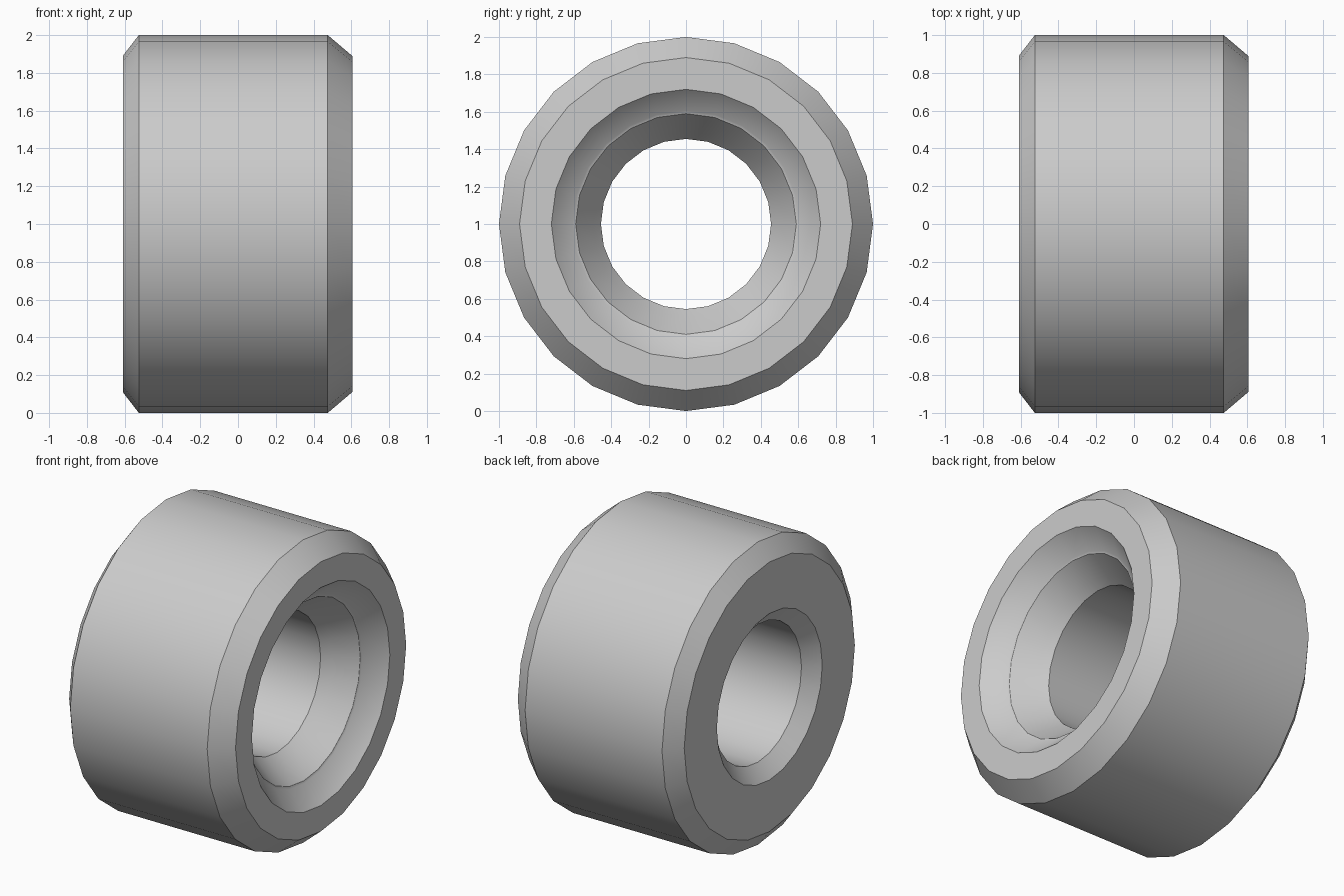
import bpy, bmesh, math

if "Cube" in bpy.data.objects:
    bpy.data.objects.remove(bpy.data.objects["Cube"])

SIDES = 24
AXIS_Z = 1.0


def lathe(name, profile):
    """Revolve a closed (x, radius) profile about the x axis."""
    bm = bmesh.new()
    rings = []
    for i in range(SIDES):
        a = 2 * math.pi * i / SIDES
        rings.append([bm.verts.new((x, r * math.cos(a), AXIS_Z + r * math.sin(a)))
                      for x, r in profile])
    n = len(profile)
    for i in range(SIDES):
        p, q = rings[i], rings[(i + 1) % SIDES]
        for j in range(n):
            k = (j + 1) % n
            bm.faces.new((p[j], p[k], q[k], q[j]))
    bmesh.ops.recalc_face_normals(bm, faces=bm.faces)
    mesh = bpy.data.meshes.new(name)
    bm.to_mesh(mesh)
    bm.free()
    obj = bpy.data.objects.new(name, mesh)
    bpy.context.collection.objects.link(obj)
    bpy.ops.object.select_all(action='DESELECT')
    obj.select_set(True)
    bpy.context.view_layer.objects.active = obj
    bpy.ops.object.shade_smooth_by_angle(angle=math.radians(30))
    return obj


# Main sleeve with chamfered rim and bore
lathe("sleeve_body", [(-0.61, 0.55), (-0.61, 0.89), (-0.525, 1.0),
                      (0.25, 1.0), (0.25, 0.455), (-0.525, 0.455)])

# End collar with stepped, tapered mouth
lathe("end_collar", [(0.25, 0.455), (0.25, 1.0), (0.475, 1.0), (0.605, 0.89),
                     (0.605, 0.72), (0.485, 0.605), (0.48, 0.59),
                     (0.34, 0.495), (0.285, 0.455)])
